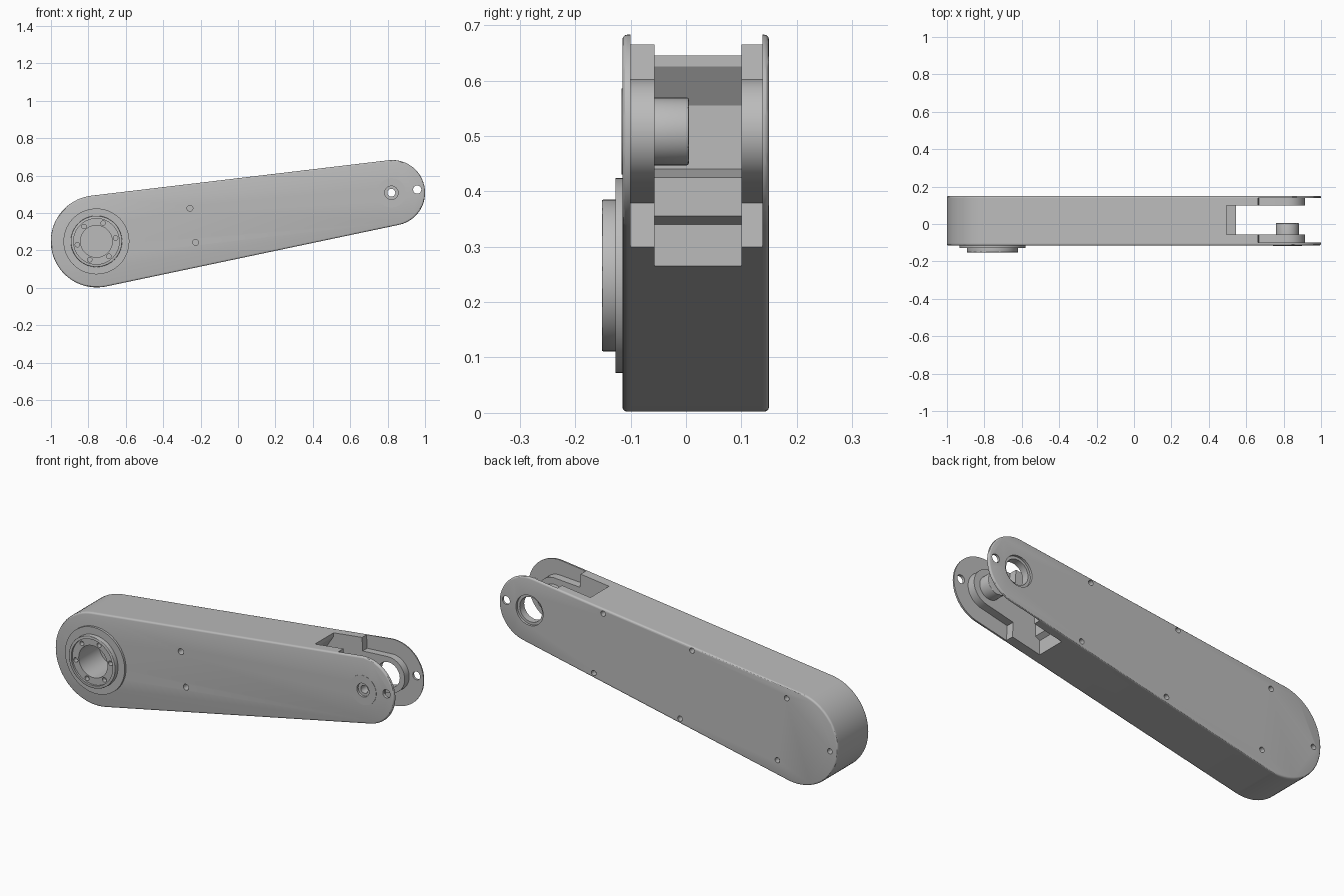
import bpy, bmesh, math
from math import sin, cos, pi

cube = bpy.data.objects.get("Cube")
if cube:
    bpy.data.objects.remove(cube, do_unlink=True)

grey = bpy.data.materials.new("satin_grey")
grey.use_nodes = True
grey.diffuse_color = (0.5, 0.5, 0.5, 1)
grey.node_tree.nodes["Principled BSDF"].inputs["Base Color"].default_value = (0.5, 0.5, 0.5, 1)

BIG, BIG_R = (-0.755, 0.248), 0.246     # shoulder end
TIP, TIP_R = (0.825, 0.508), 0.175      # fork end
HUB = (0.82, 0.508)


def circle(c, r, n=64):
    return [(c[0] + r * cos(2 * pi * i / n), c[1] + r * sin(2 * pi * i / n)) for i in range(n)]


def tapered(c1, r1, c2, r2, n=40):
    """Outline of a belt wrapped round two circles."""
    dx, dz = c2[0] - c1[0], c2[1] - c1[1]
    axis = math.atan2(dz, dx)
    a = math.acos((r1 - r2) / math.hypot(dx, dz))
    pts = []
    for c, r, start, span in ((c2, r2, axis - a, 2 * a), (c1, r1, axis + a, 2 * pi - 2 * a)):
        for i in range(n + 1):
            t = start + span * i / n
            pts.append((c[0] + r * cos(t), c[1] + r * sin(t)))
    return pts


def prism(name, outline, y0, y1, rim=None, rim_r=0.009):
    """Extrude an x-z outline along y; optionally round the rim lying at y = rim."""
    bm = bmesh.new()
    face = bm.faces.new([bm.verts.new((x, y0, z)) for x, z in outline])
    ext = bmesh.ops.extrude_face_region(bm, geom=[face])
    for v in ext["geom"]:
        if isinstance(v, bmesh.types.BMVert):
            v.co.y = y1
    if rim is not None:
        edges = [e for e in bm.edges if all(abs(v.co.y - rim) < 1e-5 for v in e.verts)]
        bmesh.ops.bevel(bm, geom=edges, offset=rim_r, segments=3, profile=0.5, affect='EDGES')
    bmesh.ops.recalc_face_normals(bm, faces=bm.faces)
    me = bpy.data.meshes.new(name)
    bm.to_mesh(me)
    bm.free()
    me.materials.append(grey)
    ob = bpy.data.objects.new(name, me)
    bpy.context.collection.objects.link(ob)
    return ob


def cut(ob, outline, y0, y1):
    """Subtract a prism from an object."""
    tool = prism("cutter", outline, y0, y1)
    tool.hide_render = True
    mod = ob.modifiers.new("cut", 'BOOLEAN')
    mod.operation, mod.solver, mod.object = 'DIFFERENCE', 'EXACT', tool
    bpy.context.view_layer.objects.active = ob
    bpy.ops.object.modifier_apply(modifier=mod.name)
    bpy.data.objects.remove(tool, do_unlink=True)


outline = tapered(BIG, BIG_R, TIP, TIP_R)

# Main body and the two cover plates
body = prism("arm_body", outline, -0.1, 0.138)
front = prism("front_plate", outline, -0.115, -0.1, rim=-0.115)
back = prism("back_plate", outline, 0.138, 0.15, rim=0.15)

# Open the fork end and hollow out its throat
cut(body, [(0.69, 0.2), (1.2, 0.2), (1.2, 0.8), (0.655, 0.8)], -0.2, 0.2)
throat = [(0.8, 0.2), (0.8, 0.8), (0.495, 0.8), (0.495, 0.625), (0.45, 0.555),
          (0.45, 0.44), (0.545, 0.425), (0.545, 0.355), (0.52, 0.34), (0.52, 0.2)]
cut(body, throat, -0.057, 0.1)

# Fork lobes carrying the pivot
lobe = tapered((0.66, 0.485), 0.108, HUB, 0.095)
lobe_front = prism("front_lobe", lobe, -0.1, -0.057)
lobe_back = prism("back_lobe", lobe, 0.1, 0.138)
cut(lobe_back, circle(HUB, 0.066), 0.05, 0.2)
cut(back, circle(HUB, 0.08), 0.1, 0.2)

# Pivot boss and its flush washer on the front
boss = prism("pivot_boss", circle(HUB, 0.061), -0.057, 0.005, rim=0.005, rim_r=0.003)
washer = prism("pivot_washer", circle(HUB, 0.078), -0.1165, -0.115)
for part in (front, lobe_front, boss, washer):
    cut(part, circle(HUB, 0.021, 32), -0.2, 0.1)
for part in (front, washer):
    cut(part, circle(HUB, 0.036, 32), -0.2, -0.105)

# Eyelets through both plate tips
for part in (front, back):
    cut(part, circle((0.958, 0.525), 0.022, 32), -0.2, 0.2)

# Shoulder flange: wide base, raised collar, recessed bolt ring and bore
FL = (-0.757, 0.248)
base = prism("flange_base", circle(FL, 0.176), -0.127, -0.115)
collar = prism("flange_collar", circle(FL, 0.137), -0.152, -0.127, rim=-0.152, rim_r=0.003)
cut(collar, circle(FL, 0.122), -0.2, -0.142)
for part in (base, collar, front, body):
    cut(part, circle(FL, 0.085), -0.2, 0.03)
for i in range(6):
    t = math.radians(10 + 60 * i)
    hole = circle((FL[0] + 0.104 * cos(t), FL[1] + 0.104 * sin(t)), 0.012, 20)
    for part in (base, collar):
        cut(part, hole, -0.2, -0.118)

# Front screw holes
for c in ((-0.257, 0.425), (-0.227, 0.243)):
    cut(front, circle(c, 0.016, 24), -0.2, -0.05)
    cut(body, circle(c, 0.016, 24), -0.2, -0.07)

# Back cover screws, along both edges and at the round end
for c in ((0.385, 0.607), (-0.14, 0.55), (-0.7, 0.445), (0.44, 0.275),
          (-0.07, 0.168), (-0.645, 0.1), (-0.955, 0.23)):
    cut(back, circle(c, 0.014, 20), 0.1, 0.2)
    cut(body, circle(c, 0.014, 20), 0.12, 0.2)

# Smooth curved walls, keep crisp edges
for ob in (body, front, back, lobe_front, lobe_back, boss, washer, base, collar):
    bpy.ops.object.select_all(action='DESELECT')
    ob.select_set(True)
    bpy.context.view_layer.objects.active = ob
    bpy.ops.object.shade_smooth_by_angle(angle=math.radians(30))
